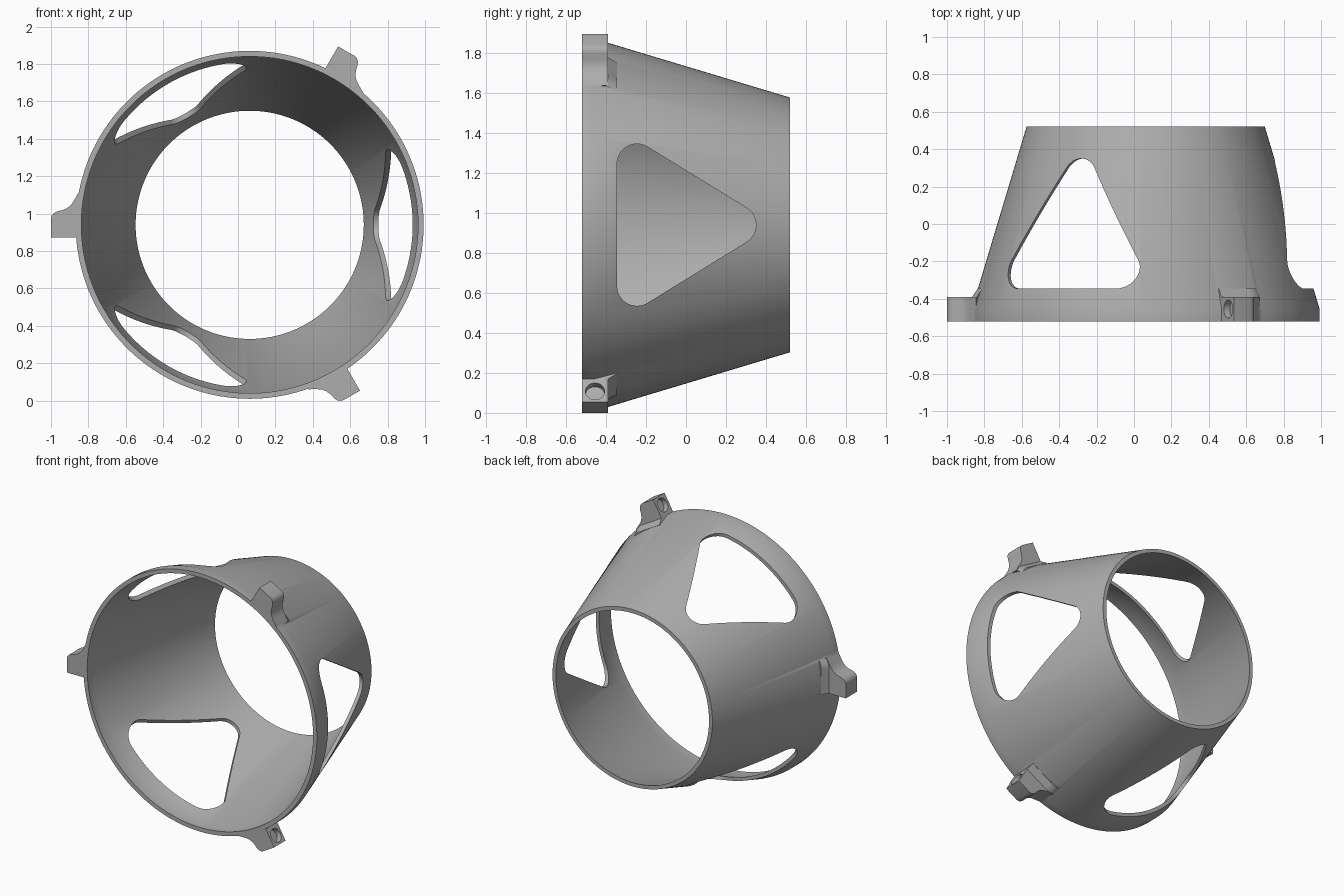
import bpy, bmesh
from math import sin, cos, pi, radians, atan2
from mathutils import Vector

cube = bpy.data.objects.get("Cube")
if cube:
    bpy.data.objects.remove(cube)

CX, CZ = 0.0625, 0.94          # axis of the ring, running along y
FRONT, BACK = -0.52, 0.52

mat = bpy.data.materials.new("plain grey")
mat.use_nodes = True
grey = (0.42, 0.42, 0.42, 1)
mat.diffuse_color = grey
mat.node_tree.nodes["Principled BSDF"].inputs["Base Color"].default_value = grey


def make(name, bm):
    bmesh.ops.recalc_face_normals(bm, faces=bm.faces[:])
    mesh = bpy.data.meshes.new(name)
    bm.to_mesh(mesh)
    bm.free()
    mesh.materials.append(mat)
    ob = bpy.data.objects.new(name, mesh)
    bpy.context.collection.objects.link(ob)
    return ob


def place(angle, u, v, y):
    """Point at radial distance u and clockwise sideways offset v."""
    a = radians(angle)
    return Vector((CX + u * cos(a) + v * sin(a), y, CZ + u * sin(a) - v * cos(a)))


def loft(name, loop_a, loop_b):
    """Solid between two matching loops."""
    bm = bmesh.new()
    a = [bm.verts.new(p) for p in loop_a]
    b = [bm.verts.new(p) for p in loop_b]
    bm.faces.new(a)
    bm.faces.new(b[::-1])
    for i in range(len(a)):
        j = (i + 1) % len(a)
        bm.faces.new((a[i], b[i], b[j], a[j]))
    return make(name, bm)


def combine(target, tool, operation):
    """Apply a boolean and discard the tool."""
    mod = target.modifiers.new("cut", 'BOOLEAN')
    mod.operation, mod.object, mod.solver = operation, tool, 'EXACT'
    deps = bpy.context.evaluated_depsgraph_get()
    mesh = bpy.data.meshes.new_from_object(target.evaluated_get(deps))
    target.modifiers.clear()
    target.data = mesh
    bpy.data.objects.remove(tool)


# Tapered shell: closed wall profile (radius, y) spun around the axis
profile = [(0.93, FRONT), (0.93, -0.455), (0.637, BACK), (0.61, BACK), (0.90, -0.44), (0.90, FRONT)]
SEG = 180
bm = bmesh.new()
rings = [[bm.verts.new(place(360 * s / SEG, r, 0, y)) for r, y in profile] for s in range(SEG)]
for s in range(SEG):
    a, b = rings[s], rings[(s + 1) % SEG]
    for i in range(len(profile)):
        j = (i + 1) % len(profile)
        bm.faces.new((a[i], a[j], b[j], b[i]))
shell = make("tapered_shell", bm)

# Rounded triangle outline (y, sideways) for the windows
triangle = []
side = atan2(0.305, 0.495)
corners = [((-0.245, 0.305), pi / 2 - side, pi),
           ((-0.245, -0.305), pi, 3 * pi / 2 + side),
           ((0.25, 0), -pi / 2 + side, pi / 2 - side)]
for (cy, cv), start, end in corners:
    for k in range(13):
        t = start + (end - start) * k / 12
        triangle.append((cy + 0.1 * cos(t), cv + 0.1 * sin(t)))

# Lug outline (radial, sideways): flat on one side, swept fillet on the other
lug_outline = [(0.907, -0.0675), (1.0625, -0.0675), (1.0625, 0.035), (1.058, 0.05),
               (1.046, 0.064), (1.03, 0.072), (1.0, 0.079), (0.975, 0.09),
               (0.955, 0.107), (0.938, 0.132), (0.92, 0.165), (0.908, 0.18),
               (0.895, 0.16), (0.907, 0.06)]

for angle in (0, 120, 240):
    # Windows
    cutter = loft("window_cutter", [place(angle, 0.4, v, y) for y, v in triangle],
                  [place(angle, 1.2, v, y) for y, v in triangle])
    combine(shell, cutter, 'DIFFERENCE')

    # Lug with a round blind pocket in its flat side
    la = angle + 60
    lug = loft("lug", [place(la, u, v, FRONT) for u, v in lug_outline],
               [place(la, u, v, -0.39) for u, v in lug_outline])
    circle = [(1.0 + 0.048 * cos(k * pi / 16), -0.455 + 0.048 * sin(k * pi / 16)) for k in range(32)]
    pocket = loft("pocket_cutter", [place(la, u, -0.1, y) for u, y in circle],
                  [place(la, u, -0.03, y) for u, y in circle])
    combine(lug, pocket, 'DIFFERENCE')
    combine(shell, lug, 'UNION')

    # Small blend behind the lug
    foot = loft("lug_foot", [place(la, min(u, 0.935), v, -0.40) for u, v in lug_outline],
                [place(la, min(u, 0.93) - 0.032, v, -0.345) for u, v in lug_outline])
    combine(shell, foot, 'UNION')

# Smooth shading with sharp edges kept
bpy.ops.object.select_all(action='DESELECT')
shell.select_set(True)
bpy.context.view_layer.objects.active = shell
bpy.ops.object.shade_smooth_by_angle(angle=radians(30))
